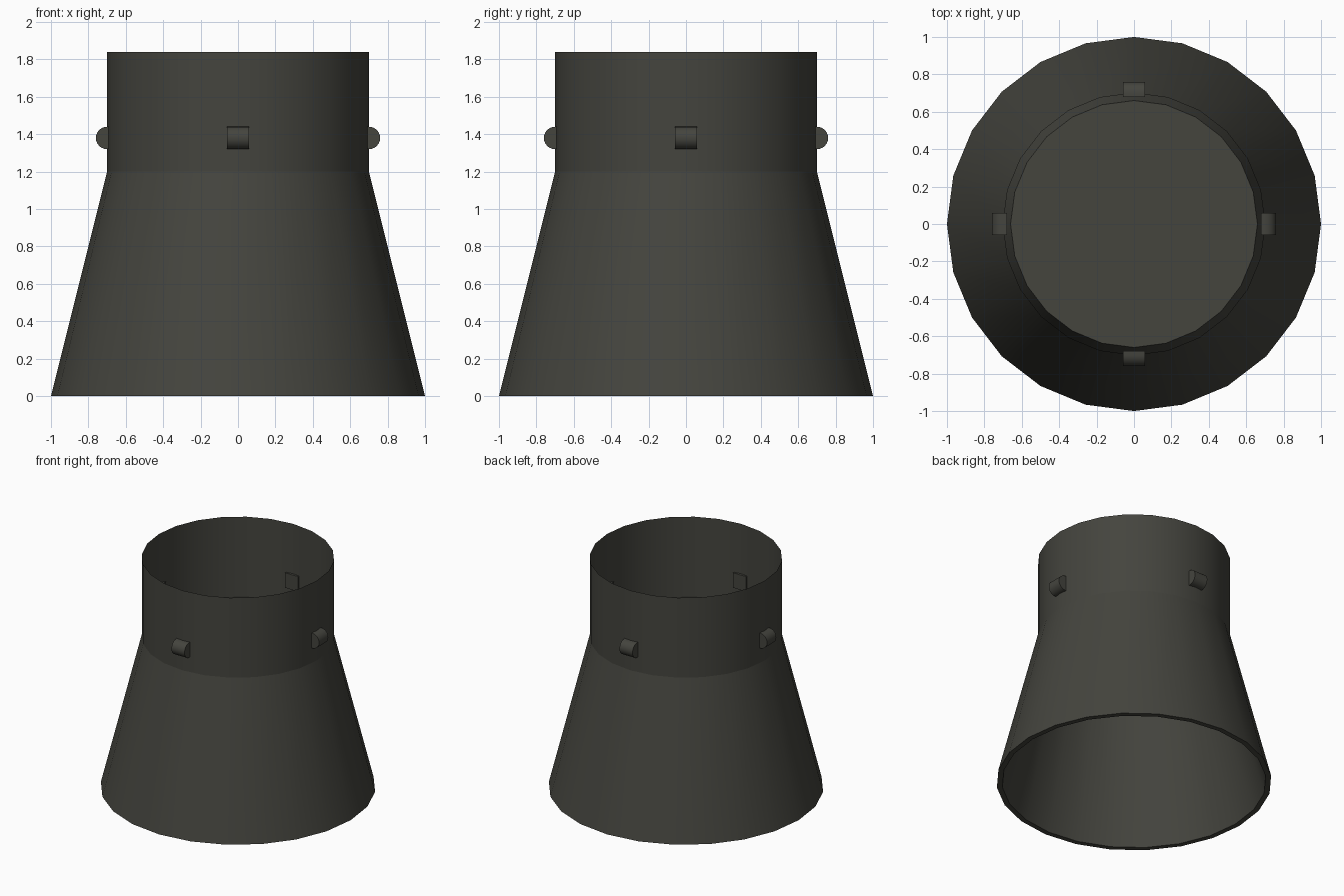
import bpy, bmesh, math
from mathutils import Matrix

if "Cube" in bpy.data.objects:
    bpy.data.objects.remove(bpy.data.objects["Cube"])

SIDES = 24

mat = bpy.data.materials.new("dark olive grey")
mat.diffuse_color = (0.058, 0.058, 0.048, 1.0)
mat.use_nodes = True
mat.node_tree.nodes["Principled BSDF"].inputs["Base Color"].default_value = mat.diffuse_color


def finish(name, bm):
    me = bpy.data.meshes.new(name)
    bm.to_mesh(me)
    bm.free()
    me.materials.append(mat)
    ob = bpy.data.objects.new(name, me)
    bpy.context.collection.objects.link(ob)
    bpy.ops.object.select_all(action='DESELECT')
    ob.select_set(True)
    bpy.context.view_layer.objects.active = ob
    bpy.ops.object.shade_smooth_by_angle(angle=math.radians(30))
    return ob


def lathe(name, profile, cap_end=False):
    """Spin a (radius, z) profile into a faceted ring shell."""
    bm = bmesh.new()
    rings = []
    for r, z in profile:
        rings.append([bm.verts.new((r * math.cos(a), r * math.sin(a), z))
                      for a in (2 * math.pi * i / SIDES for i in range(SIDES))])
    for lo, hi in zip(rings, rings[1:]):
        for i in range(SIDES):
            j = (i + 1) % SIDES
            bm.faces.new((lo[i], lo[j], hi[j], hi[i]))
    if cap_end:
        bm.faces.new(rings[-1])
    return finish(name, bm)


# Flared skirt: inner cone closed by a disc, bottom rim, outer cone
lathe("inner_skirt", [(0.96, 0.0), (0.66, 1.2)], cap_end=True)
lathe("bottom_rim", [(0.96, 0.0), (1.0, 0.0)][::-1]).data.flip_normals()
lathe("outer_skirt", [(1.0, 0.0), (0.70, 1.2)])

# Straight open collar, a single sheet
lathe("collar", [(0.70, 1.2), (0.70, 1.84)])

# Four half-round locking lugs around the collar
for k, side in enumerate(("right", "back", "left", "front")):
    bm = bmesh.new()
    outline = [(0.68, -0.06)]
    outline += [(0.70 + 0.06 * math.cos(a), 0.06 * math.sin(a))
                for a in (math.pi * (i / 12 - 0.5) for i in range(13))]
    outline += [(0.68, 0.06)]
    face = bm.faces.new([bm.verts.new((x, 0.058, 1.38 + z)) for x, z in outline])
    ext = bmesh.ops.extrude_face_region(bm, geom=[face], use_keep_orig=True)
    verts = [g for g in ext["geom"] if isinstance(g, bmesh.types.BMVert)]
    bmesh.ops.translate(bm, verts=verts, vec=(0, -0.116, 0))
    bmesh.ops.recalc_face_normals(bm, faces=bm.faces)
    bm.transform(Matrix.Rotation(k * math.pi / 2, 4, 'Z'))
    finish("lug_" + side, bm)
